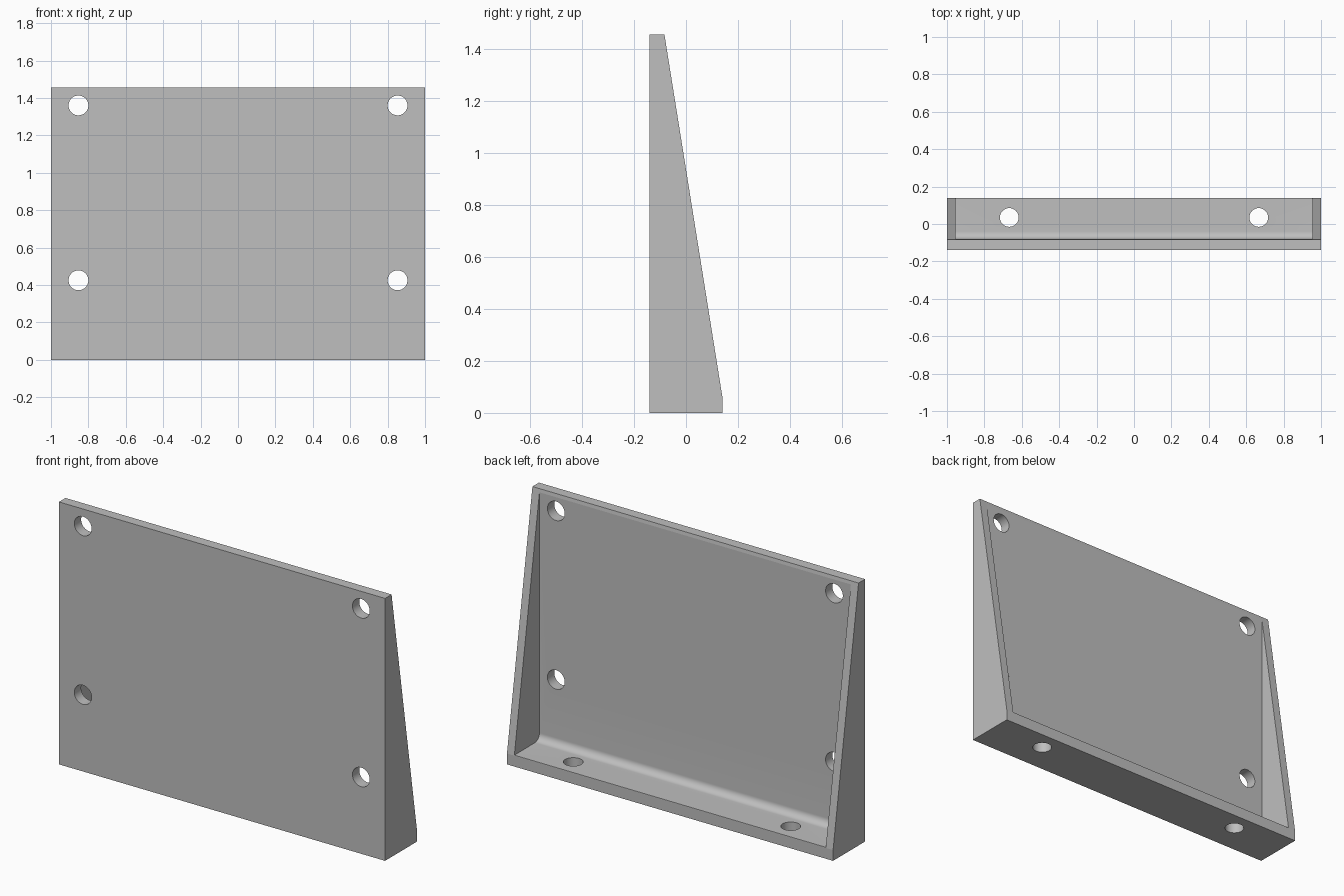
import bpy, bmesh, math
from mathutils import Matrix, Vector

cube = bpy.data.objects.get("Cube")
if cube:
    bpy.data.objects.remove(cube, do_unlink=True)

HEIGHT = 1.455
INNER_Y, FLOOR_Z, FILLET = -0.08, 0.063, 0.04

grey = bpy.data.materials.new("plain grey")
grey.use_nodes = True
grey.diffuse_color = (0.52, 0.52, 0.52, 1)
grey.node_tree.nodes["Principled BSDF"].inputs["Base Color"].default_value = grey.diffuse_color


def make_object(name, bm):
    bmesh.ops.recalc_face_normals(bm, faces=bm.faces)
    mesh = bpy.data.meshes.new(name)
    bm.to_mesh(mesh)
    bm.free()
    mesh.materials.append(grey)
    obj = bpy.data.objects.new(name, mesh)
    bpy.context.collection.objects.link(obj)
    return obj


def extrude_profile(name, points, half_width):
    """Extrude a (y, z) outline along x, centred on x = 0."""
    bm = bmesh.new()
    face = bm.faces.new([bm.verts.new((-half_width, y, z)) for y, z in points])
    side = bmesh.ops.extrude_face_region(bm, geom=[face])
    verts = [g for g in side["geom"] if isinstance(g, bmesh.types.BMVert)]
    bmesh.ops.translate(bm, verts=verts, vec=(2 * half_width, 0, 0))
    return make_object(name, bm)


def hole_cutter(name, centre, radius, axis):
    bm = bmesh.new()
    turn = Vector((0, 0, 1)).rotation_difference(Vector(axis)).to_matrix().to_4x4()
    bmesh.ops.create_cone(bm, cap_ends=True, segments=48, radius1=radius, radius2=radius,
                          depth=0.2, matrix=Matrix.Translation(centre) @ turn)
    return make_object(name, bm)


# Wedge-shaped body
bracket = extrude_profile("bracket", [(-0.14, 0), (0.14, 0), (0.14, 0.06),
                                      (-0.083, HEIGHT), (-0.14, HEIGHT)], 1.0)

# Open pocket with a rounded corner between back plate and base
pocket = [(0.4, FLOOR_Z), (0.4, 1.6), (INNER_Y, 1.6)]
for i in range(13):
    a = math.pi + i / 12 * math.pi / 2
    pocket.append((INNER_Y + FILLET * (1 + math.cos(a)), FLOOR_Z + FILLET * (1 + math.sin(a))))
cutters = [extrude_profile("pocket_cutter", pocket, 0.955)]

# Screw holes through the plate and the base
for side in (-1, 1):
    for z in (0.425, 1.36):
        cutters.append(hole_cutter("plate_hole_cutter", (side * 0.853, -0.14, z), 0.053, (0, 1, 0)))
    cutters.append(hole_cutter("base_hole_cutter", (side * 0.667, 0.035, 0), 0.05, (0, 0, 1)))

bpy.context.view_layer.objects.active = bracket
for cutter in cutters:
    mod = bracket.modifiers.new(cutter.name, "BOOLEAN")
    mod.operation = "DIFFERENCE"
    mod.solver = "EXACT"
    mod.object = cutter
    bpy.ops.object.modifier_apply(modifier=mod.name)
for cutter in cutters:
    bpy.data.objects.remove(cutter, do_unlink=True)

# Smooth the rounded corner and the hole walls, keep edges sharp
bpy.ops.object.select_all(action="DESELECT")
bracket.select_set(True)
bpy.ops.object.shade_smooth_by_angle(angle=math.radians(20))
# The slope meets the plate at a shallow angle, so keep big faces crisp
for edge in bracket.data.edges:
    a, b = (bracket.data.vertices[v].co for v in edge.vertices)
    if abs(a.x) > 0.94 and abs(b.x) > 0.94 and a.y > INNER_Y - 0.01 and a.z > 0.2 and b.z > 0.2:
        edge.use_edge_sharp = True
    if min(a.z, b.z) > 1.42 or max(a.y, b.y) > 0.13:
        edge.use_edge_sharp = True
